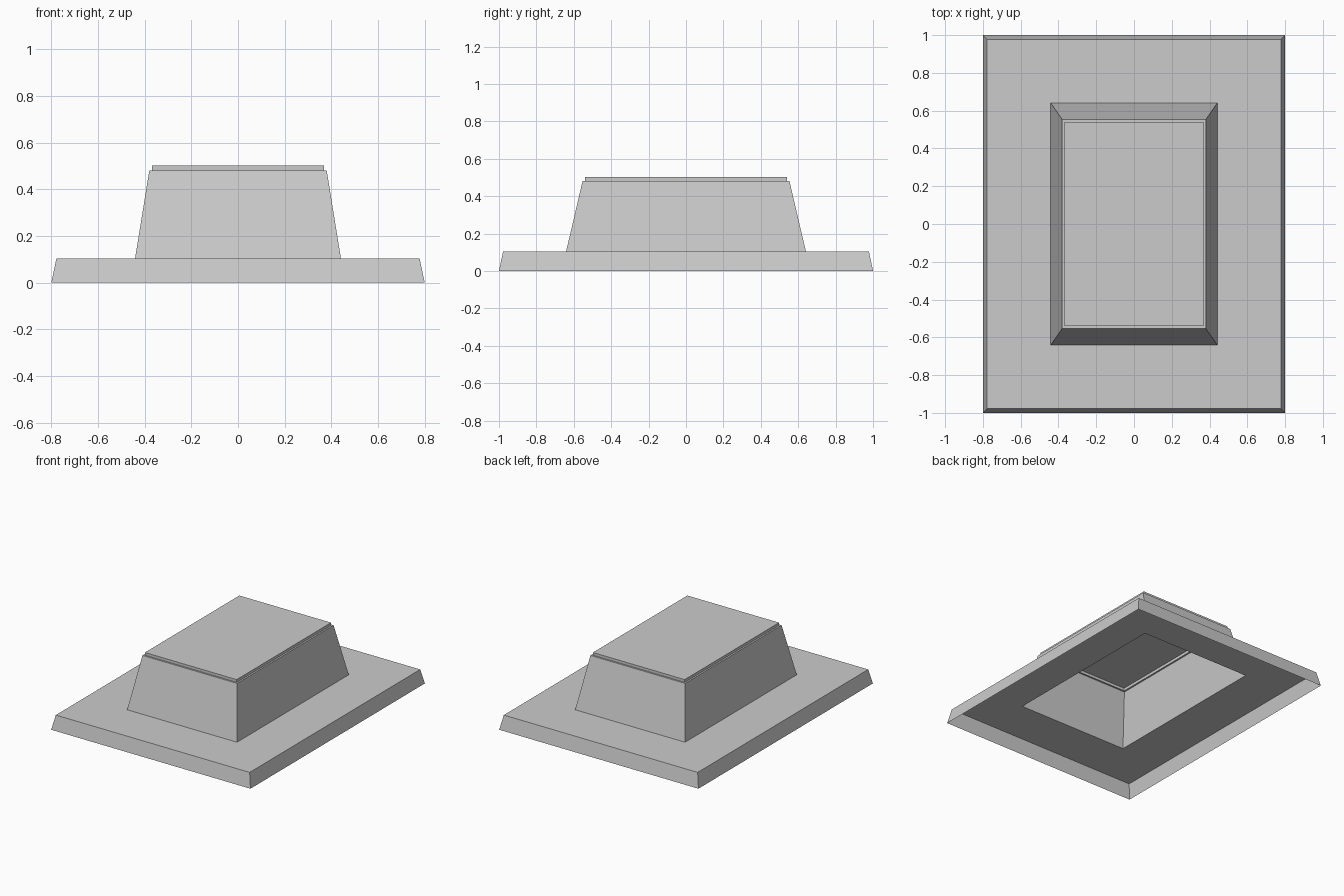
import bpy, bmesh

if "Cube" in bpy.data.objects:
    bpy.data.objects.remove(bpy.data.objects["Cube"])


def shell(name, rings, closed_top=False):
    """Open thin sheet lofted through rectangular rings (half_x, half_y, z)."""
    bm = bmesh.new()
    loops = [[bm.verts.new((sx * hx, sy * hy, z))
              for sx, sy in ((-1, -1), (1, -1), (1, 1), (-1, 1))]
             for hx, hy, z in rings]
    for low, high in zip(loops, loops[1:]):
        for i in range(4):
            j = (i + 1) % 4
            bm.faces.new((low[i], low[j], high[j], high[i]))
    if closed_top:
        bm.faces.new(loops[-1])
    mesh = bpy.data.meshes.new(name)
    bm.to_mesh(mesh)
    bm.free()
    obj = bpy.data.objects.new(name, mesh)
    bpy.context.collection.objects.link(obj)
    return obj


FLANGE_Z, BODY_Z, TOP_Z = 0.104, 0.481, 0.501
body_base = (0.441, 0.641, FLANGE_Z)
body_top = (0.38, 0.553, BODY_Z)

# Flange: sloped rim and flat ledge, hollow underneath
shell("base_flange", [(0.8, 1.0, 0), (0.778, 0.978, FLANGE_Z), body_base])

# Tapered housing walls
shell("tapered_body", [body_base, body_top])

# Cap: narrow ledge, short upright step and flat top
shell("top_cap", [body_top, (0.368, 0.541, BODY_Z), (0.368, 0.541, TOP_Z)],
      closed_top=True)
